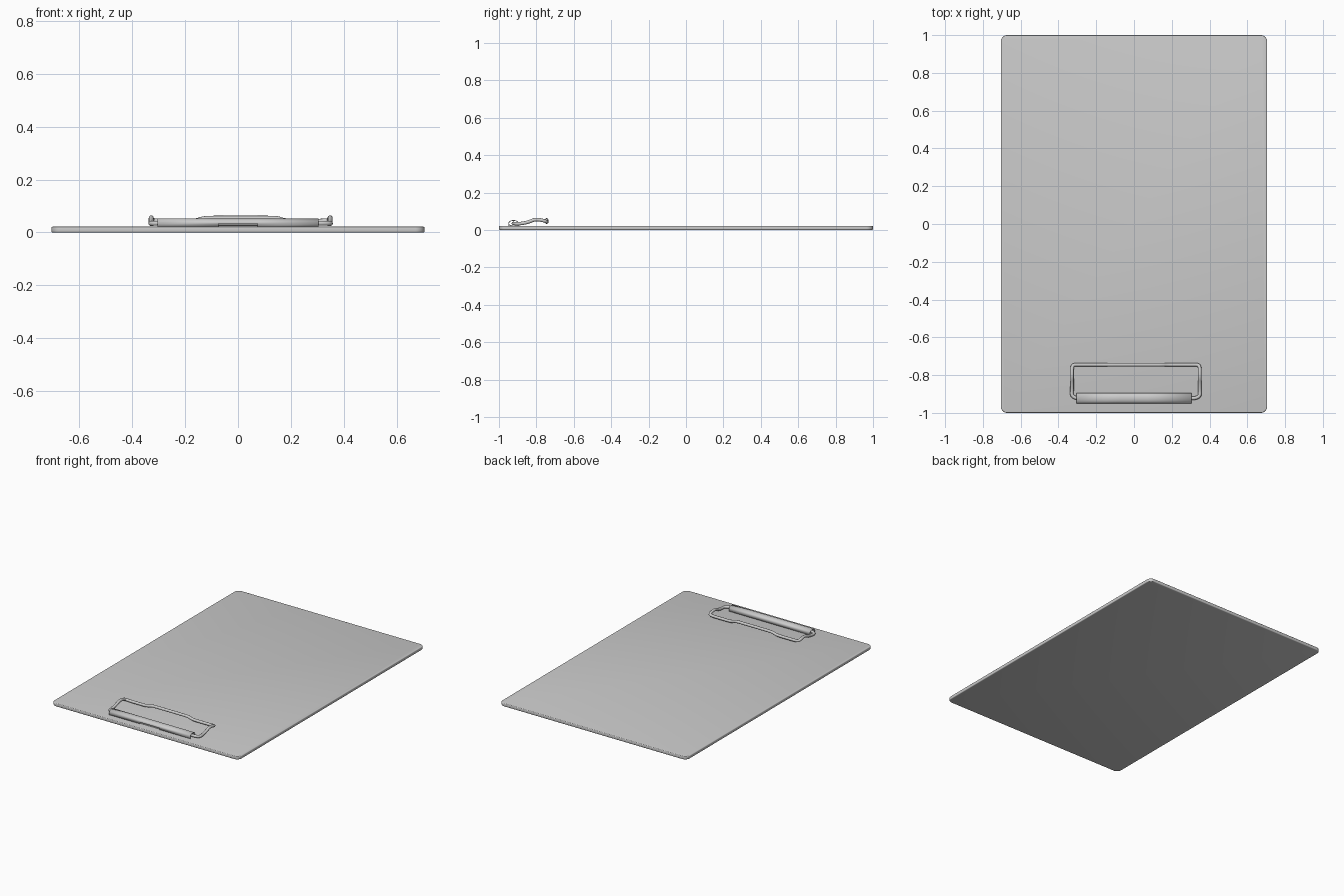
import bpy, bmesh, math

cube = bpy.data.objects.get("Cube")
if cube:
    bpy.data.objects.remove(cube, do_unlink=True)

grey = bpy.data.materials.new("light grey")
grey.use_nodes = True
colour = (0.6, 0.6, 0.6, 1)
grey.diffuse_color = colour
grey.node_tree.nodes["Principled BSDF"].inputs["Base Color"].default_value = colour


def finish(obj, angle=35):
    """Colour the object and smooth its rounded surfaces."""
    if not obj.data.materials:
        obj.data.materials.append(grey)
    bpy.ops.object.select_all(action="DESELECT")
    obj.select_set(True)
    bpy.context.view_layer.objects.active = obj
    bpy.ops.object.shade_smooth_by_angle(angle=math.radians(angle))
    return obj


def mesh_object(name, bm):
    bmesh.ops.recalc_face_normals(bm, faces=bm.faces)
    mesh = bpy.data.meshes.new(name)
    bm.to_mesh(mesh)
    bm.free()
    obj = bpy.data.objects.new(name, mesh)
    bpy.context.collection.objects.link(obj)
    return obj


def box(bm, size, centre):
    verts = bmesh.ops.create_cube(bm, size=1)["verts"]
    bmesh.ops.scale(bm, vec=size, verts=verts)
    bmesh.ops.translate(bm, vec=centre, verts=verts)


# Board with rounded corners and softened rims
bm = bmesh.new()
box(bm, (1.41, 2, 0.022), (0, 0, 0.011))
corners = [e for e in bm.edges if abs(e.verts[0].co.z - e.verts[1].co.z) > 0.01]
bmesh.ops.bevel(bm, geom=corners, offset=0.035, segments=8, profile=0.5, affect="EDGES")
rims = [e for e in bm.edges if abs(e.verts[0].co.z - e.verts[1].co.z) < 0.001]
bmesh.ops.bevel(bm, geom=rims, offset=0.005, segments=3, profile=0.5, affect="EDGES")
finish(mesh_object("board", bm))

# Wire clamp: one half from the front rod to the raised middle of the back bar
half = [
    (0.15, -0.923, 0.035), (0.28, -0.923, 0.035), (0.315, -0.923, 0.035),
    (0.34, -0.91, 0.034), (0.338, -0.88, 0.034), (0.338, -0.84, 0.043),
    (0.338, -0.81, 0.056), (0.338, -0.785, 0.055), (0.338, -0.757, 0.049),
    (0.33, -0.745, 0.044), (0.3, -0.745, 0.042), (0.24, -0.745, 0.042),
    (0.17, -0.745, 0.042), (0.14, -0.745, 0.053), (0.1, -0.745, 0.054),
]
loop = half + [(-x, y, z) for x, y, z in reversed(half)]
curve = bpy.data.curves.new("wire_clamp", "CURVE")
curve.dimensions = "3D"
curve.bevel_depth = 0.0095
curve.bevel_resolution = 3
spline = curve.splines.new("NURBS")
spline.points.add(len(loop) - 1)
for point, (x, y, z) in zip(spline.points, loop):
    point.co = (x + 0.01, y, z, 1)
spline.order_u = 3
spline.resolution_u = 5
spline.use_cyclic_u = True
wire = bpy.data.objects.new("wire_clamp", curve)
bpy.context.collection.objects.link(wire)
bpy.ops.object.select_all(action="DESELECT")
wire.select_set(True)
bpy.context.view_layer.objects.active = wire
bpy.ops.object.convert(target="MESH")
finish(bpy.context.view_layer.objects.active, 60)

# Folded metal sleeve around the front rod, notched in the middle of its front
profile = [(-0.949, 0.022), (-0.949, 0.033)]
for i in range(13):
    a = math.pi * (1 - i / 12)
    profile.append((-0.922 + 0.027 * math.cos(a), 0.037 + 0.016 * math.sin(a)))
profile.append((-0.895, 0.022))
columns = [-0.305, -0.073, 0.073, 0.305]
bm = bmesh.new()
grid = [[bm.verts.new((x, y, z)) for y, z in profile] for x in columns]
for c in range(3):
    for r in range(len(profile) - 1):
        if c == 1 and r == 0:
            continue
        bm.faces.new((grid[c][r], grid[c + 1][r], grid[c + 1][r + 1], grid[c][r + 1]))
sleeve = mesh_object("clip_sleeve", bm)
solid = sleeve.modifiers.new("thickness", "SOLIDIFY")
solid.thickness = 0.004
solid.offset = -1
# Make sure the sheet thickens inward
top = max(sleeve.data.polygons, key=lambda p: p.center.z)
if top.normal.z < 0:
    sleeve.data.flip_normals()
finish(sleeve)

# Mounting tab inside the notch
bm = bmesh.new()
box(bm, (0.146, 0.04, 0.004), (0, -0.922, 0.0235))
finish(mesh_object("mounting_tab", bm))
